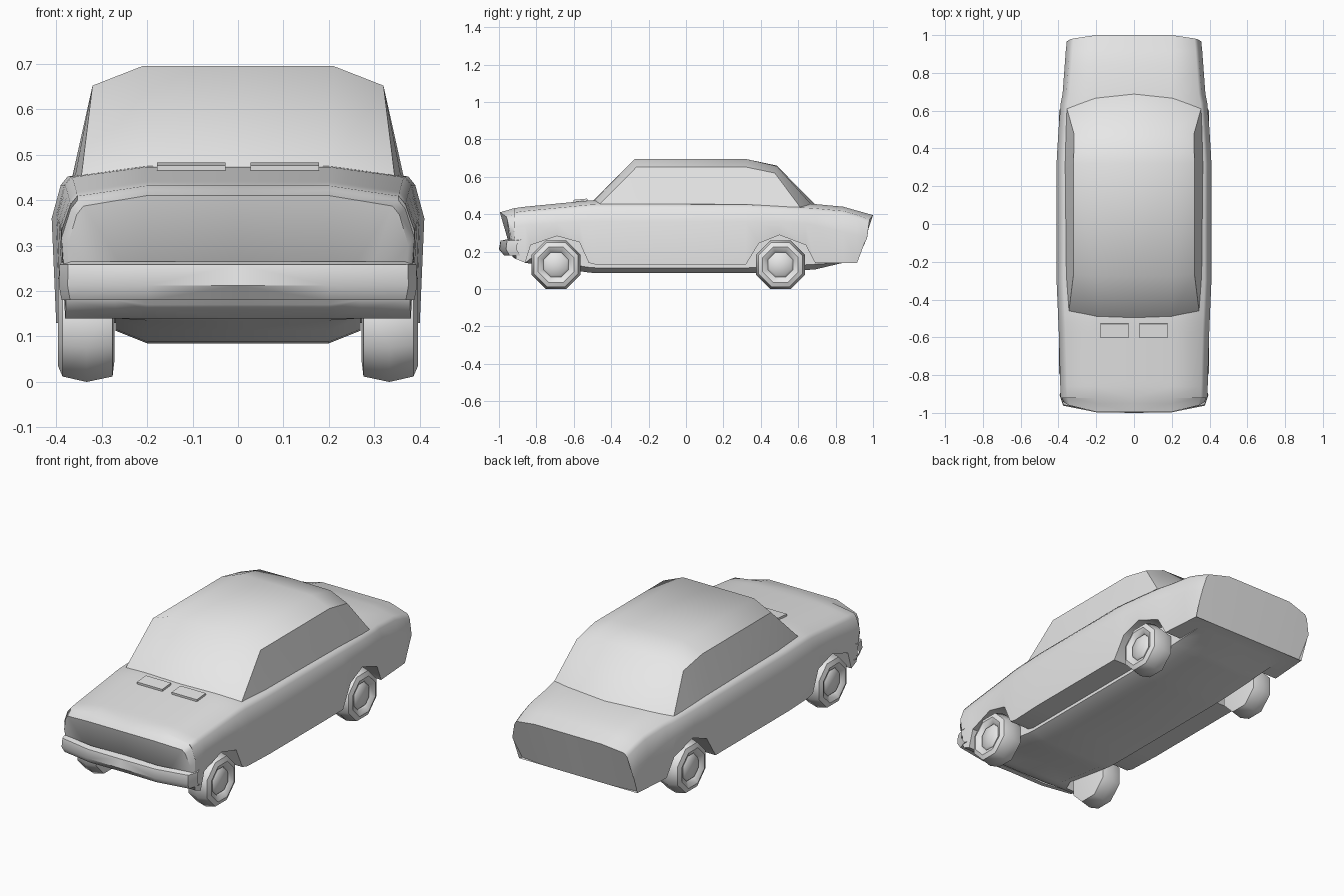
import bpy, bmesh, math

cube = bpy.data.objects.get("Cube")
if cube:
    bpy.data.objects.remove(cube)

grey = bpy.data.materials.new("plain_grey")
grey.use_nodes = True
grey.diffuse_color = (0.8, 0.8, 0.8, 1)
shader = next(n for n in grey.node_tree.nodes if n.type == "BSDF_PRINCIPLED")
shader.inputs["Base Color"].default_value = grey.diffuse_color


def at(table, key):
    """Linear lookup in a list of (key, value) pairs."""
    if key <= table[0][0]:
        return table[0][1]
    for (a, va), (b, vb) in zip(table, table[1:]):
        if key <= b:
            return va + (vb - va) * (key - a) / (b - a)
    return table[-1][1]


def loft(name, sections, mirrored=False, caps=()):
    """Skin equal-length sections; caps are index lists closing both ends."""
    bm = bmesh.new()
    rows = [[bm.verts.new(p) for p in section] for section in sections]
    for r, s in zip(rows, rows[1:]):
        for i in range(len(r) - 1):
            bm.faces.new((r[i], r[i + 1], s[i + 1], s[i]))
    for cap in caps:
        for row in (rows[0], rows[-1]):
            bm.faces.new([row[i] for i in cap])
    bmesh.ops.remove_doubles(bm, verts=bm.verts[:], dist=0.0005)
    if mirrored:
        bmesh.ops.mirror(bm, geom=bm.verts[:] + bm.edges[:] + bm.faces[:],
                         axis="X", merge_dist=0.0005)
        bmesh.ops.remove_doubles(bm, verts=bm.verts[:], dist=0.0005)
    bmesh.ops.recalc_face_normals(bm, faces=bm.faces[:])
    mesh = bpy.data.meshes.new(name)
    bm.to_mesh(mesh)
    bm.free()
    obj = bpy.data.objects.new(name, mesh)
    bpy.context.collection.objects.link(obj)
    finish(obj)
    return obj


def finish(obj, angle=48):
    obj.data.materials.append(grey)
    bpy.ops.object.select_all(action="DESELECT")
    obj.select_set(True)
    bpy.context.view_layer.objects.active = obj
    bpy.ops.object.shade_smooth_by_angle(angle=math.radians(angle))


# Body curves along the length: lower edge with wheel arches, floor, deck, width
lower_edge = [(-.95, .18), (-.92, .16), (-.86, .14), (-.83, .235), (-.69, .283),
              (-.57, .25), (-.52, .14), (-.48, .13), (.32, .13), (.39, .245),
              (.5, .288), (.64, .235), (.69, .14)]
floor_line = [(-.95, .17), (-.86, .14), (-.5, .085), (.35, .085), (.7, .105), (.84, .14)]
deck_line = [(-.99, .41), (-.91, .435), (-.5, .475), (.3, .475), (.68, .455),
             (.84, .44), (1, .395)]
half_width = [(-.99, .375), (-.95, .388), (-.6, .397), (-.3, .41), (.33, .41),
              (.62, .392), (.69, .378), (1, .355)]
widest_height = [(-.99, .3), (-.9, .34), (-.6, .36), (.6, .36), (1, .27)]
nose_limit = [(.14, -.87), (.18, -.945), (.27, -.975), (.41, -.995)]
tail_limit = [(.14, .915), (.27, .988), (.395, 1)]


def body_section(y):
    low, floor, deck = at(lower_edge, y), at(floor_line, y), at(deck_line, y)
    wide = at(half_width, y)
    outline = [(0, deck), (.2, deck), (wide - .035, deck - .023),
               (wide - .02, deck - .042), (wide, at(widest_height, y)),
               (wide - .01, low), (.27, low), (.27, min(low, floor + .028)),
               (.2, min(low, floor)), (0, min(low, floor))]
    section = []
    for x, z in outline:
        py = max(at(nose_limit, z), min(at(tail_limit, z), y))
        bow = max(0, x - .2)
        if y < -.93:
            py += bow * .22
        elif y > .95:
            py -= bow * .13
        section.append((x, py, z))
    return section


stations = [-.995] + [y for y, z in lower_edge] + [-.3, 0, .84, .915, .985, 1]
loft("car_body", [body_section(y) for y in sorted(stations)], True,
     [(0, 1, 8, 9), (1, 2, 3, 4, 5, 6, 7, 8)])

# Cabin: each section runs centre, roof shoulder, rail, base
loft("cabin", [
    [(0, -.5, .47), (.2, -.495, .468), (.345, -.465, .45), (.345, -.465, .45)],
    [(0, -.275, .695), (.21, -.275, .695), (.32, -.265, .652), (.36, -.27, .445)],
    [(0, .32, .695), (.21, .32, .695), (.32, .32, .652), (.366, .32, .445)],
    [(0, .485, .66), (.21, .485, .657), (.317, .475, .62), (.36, .5, .44)],
    [(0, .69, .452), (.2, .67, .452), (.355, .61, .438), (.355, .61, .438)],
], True)

# Front bumper wrapping round the nose
path = [(0, -1), (.2, -.997), (.375, -.962), (.394, -.905)]
bar = [(.045, .265), (.008, .258), (0, .212), (.03, .18), (.06, .18), (.045, .265)]
loft("front_bumper", [[(x - d * x * .5, y + d * (1 - x), z) for d, z in bar]
                      for x, y in path], True)

# Wheels: eight-sided rounded tyre with a recessed hub
tread = [(.272, 0), (.272, .085), (.276, .118), (.333, .13), (.386, .118), (.396, .095),
         (.384, .07), (.376, .066), (.388, .055), (.391, 0)]
for end, wheel_y in (("front", -.695), ("rear", .505)):
    for side, sign in (("left", 1), ("right", -1)):
        rings = []
        for k in range(9):
            a = math.tau * (k + .5) / 8
            grow = 1 / math.cos(math.pi / 8)
            rings.append([(sign * x, wheel_y + r * grow * math.cos(a),
                           .13 + r * grow * math.sin(a)) for x, r in tread])
        loft(f"{end}_{side}_wheel", rings)

# Bonnet vents
for side, sign in (("left", 1), ("right", -1)):
    bpy.ops.mesh.primitive_cube_add(size=1, location=(sign * .103, -.565, .473),
                                    rotation=(.09, 0, 0))
    vent = bpy.context.object
    vent.name = f"{side}_bonnet_vent"
    vent.scale = (.15, .075, .014)
    finish(vent)
